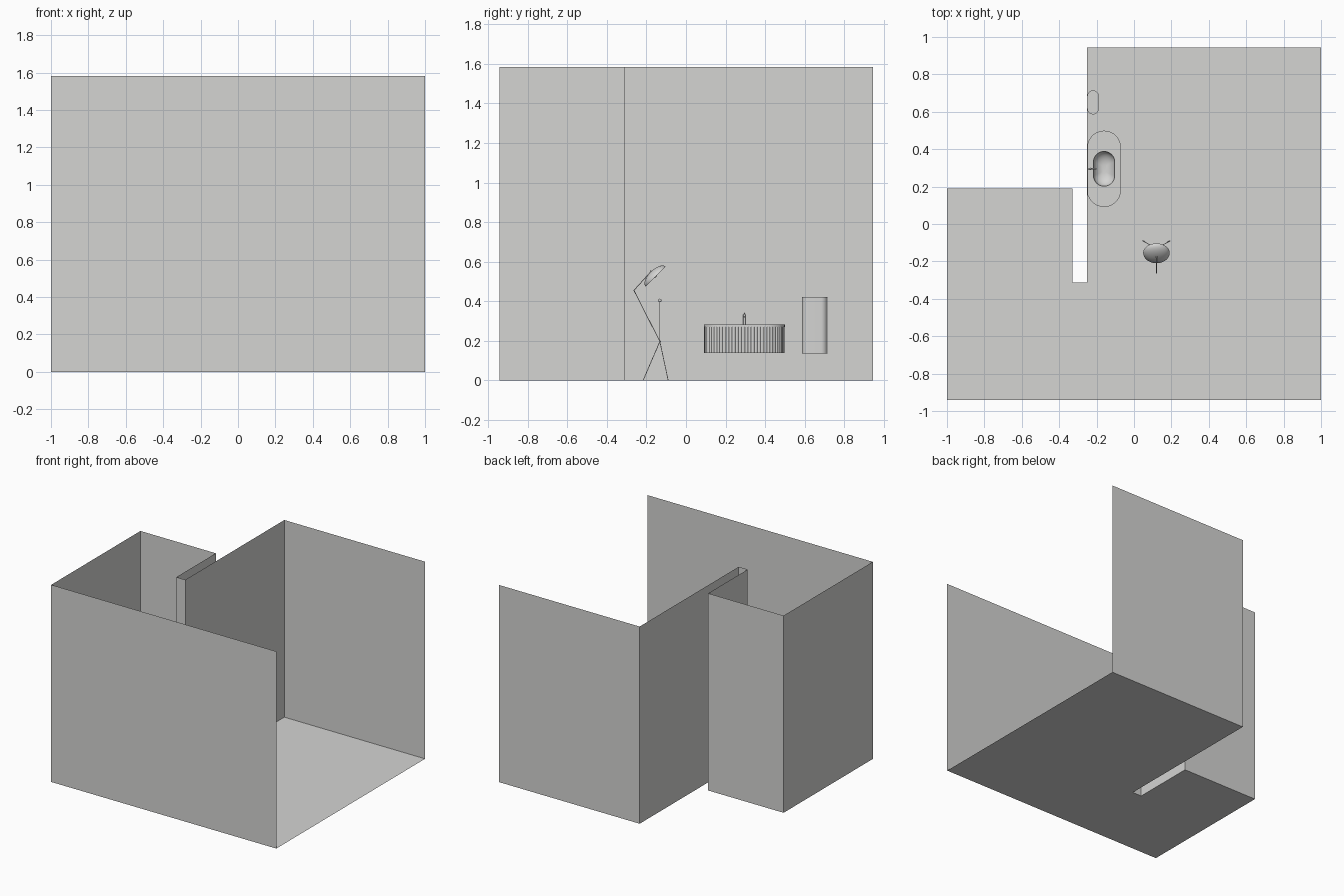
import bpy, bmesh, math
from mathutils import Vector

if "Cube" in bpy.data.objects:
    bpy.data.objects.remove(bpy.data.objects["Cube"])

mat = bpy.data.materials.new("plain_light_grey")
mat.diffuse_color = (0.66, 0.66, 0.65, 1)
mat.use_nodes = True
mat.node_tree.nodes["Principled BSDF"].inputs["Base Color"].default_value = mat.diffuse_color


def make(name, verts, faces, smooth=None, fix=True):
    me = bpy.data.meshes.new(name)
    me.from_pydata(verts, [], faces)
    if fix:
        bm = bmesh.new()
        bm.from_mesh(me)
        bmesh.ops.recalc_face_normals(bm, faces=bm.faces)
        bm.to_mesh(me)
        bm.free()
    me.materials.append(mat)
    ob = bpy.data.objects.new(name, me)
    bpy.context.collection.objects.link(ob)
    if smooth:
        bpy.ops.object.select_all(action='DESELECT')
        ob.select_set(True)
        bpy.context.view_layer.objects.active = ob
        bpy.ops.object.shade_smooth_by_angle(angle=math.radians(smooth))
    return ob


def loft(name, rings, cap_start=True, cap_end=True, smooth=35):
    """Skin a list of closed rings that all have the same point count."""
    n = len(rings[0])
    verts = [p for r in rings for p in r]
    faces = [(k * n + i, k * n + (i + 1) % n, (k + 1) * n + (i + 1) % n, (k + 1) * n + i)
             for k in range(len(rings) - 1) for i in range(n)]
    if cap_start:
        faces.append(tuple(reversed(range(n))))
    if cap_end:
        faces.append(tuple(range((len(rings) - 1) * n, len(rings) * n)))
    return make(name, verts, faces, smooth)


def stadium(cx, cy, z, r, core, n=20):
    """Pill outline: radius r, straight half-length core along y."""
    pts = []
    for s in (0, 1):
        for i in range(n + 1):
            a = math.pi * (s + i / n)
            pts.append((cx + r * math.cos(a), cy + (core if s == 0 else -core) + r * math.sin(a), z))
    return pts


def circle(c, axis, r, n):
    axis = Vector(axis).normalized()
    u = axis.orthogonal().normalized()
    v = axis.cross(u)
    return [Vector(c) + r * (math.cos(t) * u + math.sin(t) * v)
            for t in (2 * math.pi * i / n for i in range(n))]


def rod(name, a, b, r, n=12):
    d = Vector(b) - Vector(a)
    return loft(name, [circle(a, d, r, n), circle(b, d, r, n)])


def ball(name, c, r):
    rings = [circle(Vector(c) + Vector((0, 0, r * math.sin(t))), (0, 0, 1), r * math.cos(t), 16)
             for t in (math.radians(-85 + 17 * k) for k in range(11))]
    return loft(name, rings, smooth=60)


# Room: floor and thin walls, open on the right side
H = 1.583
plan = [(1, -.942), (-1, -.942), (-1, .19), (-.33, .19), (-.33, -.312),
        (-.25, -.312), (-.25, .945), (1, .945)]
make("floor", [(x, y, 0) for x, y in plan], [tuple(reversed(range(8)))], fix=False)
make("walls", [(x, y, z) for z in (0, H) for x, y in plan],
     [(i, i + 1, i + 9, i + 8) for i in range(7)], fix=False)

# Vanity: fluted body under a pill-shaped counter
VX, VY, R, C = -.16, .295, .09, .114


def fluted(z, count=64, per=6, depth=.004):
    pts = []
    total = 4 * C + 2 * math.pi * R
    for i in range(count * per):
        s = total * i / (count * per)
        rr = R - .001 - depth * (1 - abs(math.sin(math.pi * i / per)))
        half = total / 2
        flip = -1 if s >= half else 1
        s %= half
        if s < math.pi * R:
            a = s / R
            x, y = rr * math.cos(a), C + rr * math.sin(a)
        else:
            x, y = -rr, C - (s - math.pi * R)
        pts.append((VX + flip * x, VY + flip * y, z))
    return pts


loft("vanity_body", [fluted(.138), fluted(.27)], cap_end=False)

# Counter with the basin sunk into it
bowl = [(R, C, .27), (R, C, .283), (.057, .036, .283)]
for k in range(1, 9):
    t = math.pi / 2 * k / 9
    bowl.append((.057 * math.cos(t), .036 * math.cos(t) ** .5, .283 - .055 * math.sin(t)))
loft("counter_with_basin", [stadium(VX, VY, z, r, c) for r, c, z in bowl],
     cap_start=False, smooth=40)
rod("basin_drain", (VX, VY, .2285), (VX, VY, .2305), .005, 16)

# Tap
rod("tap_post", (-.234, VY, .283), (-.234, VY, .334), .006, 16)
rod("tap_spout", (-.234, VY, .322), (-.2, VY, .322), .0045)
rod("tap_lever", (-.245, VY, .338), (-.226, VY, .336), .003)

# Round wall mirror
rod("wall_mirror", (-.2499, .29, .501), (-.247, .29, .501), .137, 64)

# Small wall cabinet with a rim on top
cab = [(.031, .136), (.031, .422), (.025, .422), (.025, .414)]
loft("side_cabinet", [stadium(-.219, .65, z, r, .033) for r, z in cab])

# Floor lamp on three legs
LX, T = .12, .0018
hub, elbow = (LX, -.132, .197), (LX, -.263, .455)
neck = (LX, -.177, .551)
for name, foot in (("left_leg", (LX - .072, -.09, 0)), ("right_leg", (LX + .072, -.09, 0)),
                   ("front_leg", (LX, -.217, 0))):
    rod("lamp_" + name, foot, hub, T, 8)
rod("lamp_stem", hub, (LX, -.132, .4), T, 8)
rod("lamp_lower_arm", hub, elbow, T, 8)
rod("lamp_upper_arm", elbow, neck, T, 8)
ball("lamp_stem_knob", (LX, -.132, .404), .009)
ball("lamp_hub", hub, .005)
ball("lamp_elbow", elbow, .003)
ball("lamp_neck_joint", neck, .005)

# Dome shade, open towards the back and down
axis = Vector((0, -1, 1)).normalized()
mid = Vector((LX, -.154, .525))
shade = [circle(mid + axis * .034 * math.sin(t), axis, .071 * math.cos(t), 40)
         for t in (math.pi / 2 * k / 10 for k in range(10))]
loft("lamp_shade", shade, cap_start=False, smooth=60)
ball("lamp_bulb", mid + axis * .01, .014)
